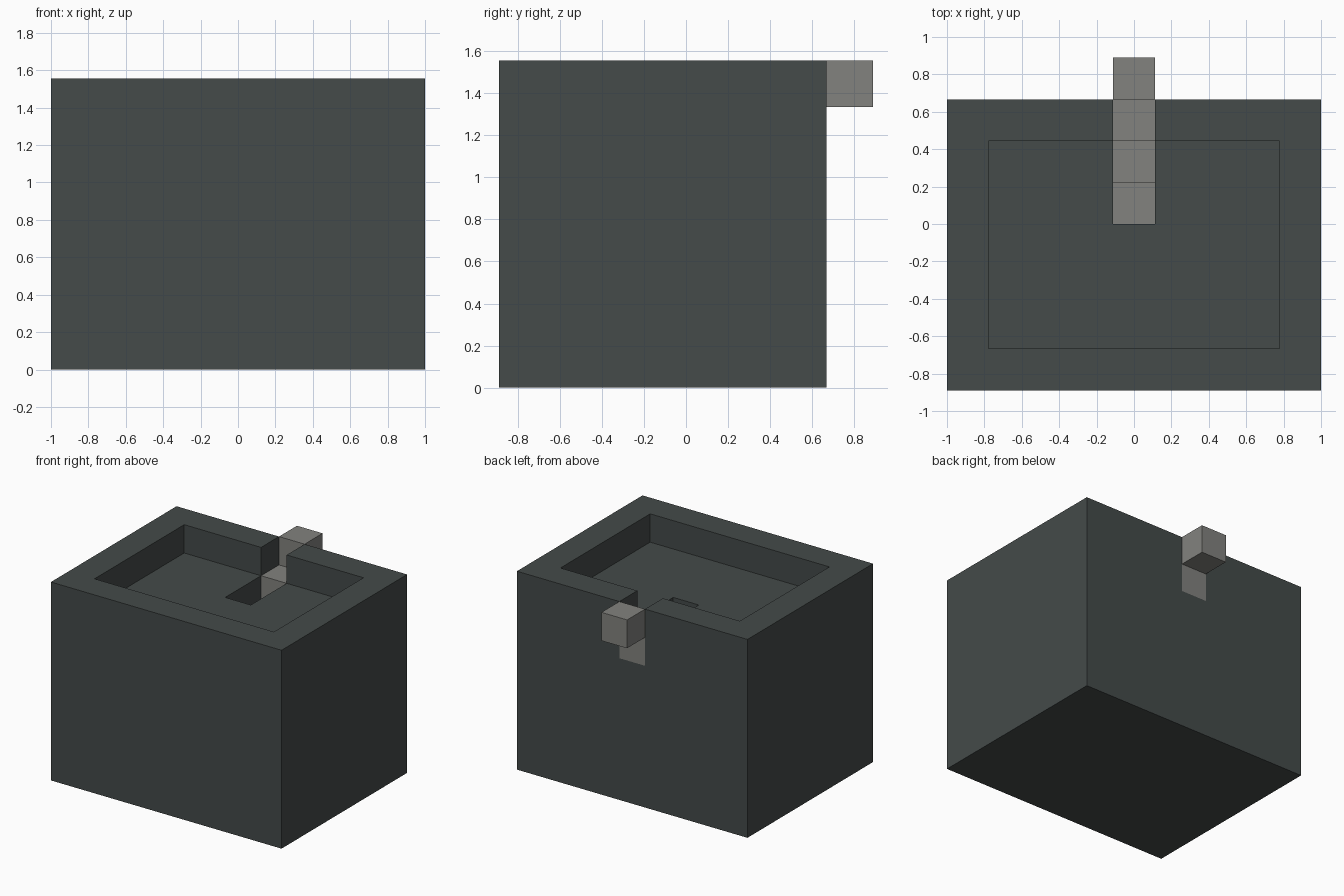
import bpy
import bmesh
from mathutils import Vector

UNIT = 2 / 9                                  # everything sits on this block module
ORIGIN = Vector((-1.0, -4 * UNIT, 0.0))

if "Cube" in bpy.data.objects:
    bpy.data.objects.remove(bpy.data.objects["Cube"], do_unlink=True)


def make_material(name, rgb):
    mat = bpy.data.materials.new(name)
    mat.use_nodes = True
    mat.diffuse_color = (*rgb, 1)
    mat.node_tree.nodes["Principled BSDF"].inputs["Base Color"].default_value = (*rgb, 1)
    return mat


def block(xs, ys, zs):
    """All module cells in three index ranges."""
    return {(x, y, z) for x in range(*xs) for y in range(*ys) for z in range(*zs)}


def build(name, cells, filled, material, merge=True):
    """Skin the exposed sides of the cells and merge them into flat faces."""
    bm = bmesh.new()
    for cell in sorted(cells):
        centre = Vector(cell) + Vector((0.5, 0.5, 0.5))
        for axis in range(3):
            for sign in (-1, 1):
                n = Vector((0, 0, 0))
                n[axis] = sign
                if tuple(int(c + d) for c, d in zip(cell, n)) in filled:
                    continue
                u = Vector((0, 0, 0))
                u[(axis + 1) % 3] = 1
                v = n.cross(u)
                corners = [(-1, -1), (1, -1), (1, 1), (-1, 1)]
                bm.faces.new([bm.verts.new(ORIGIN + UNIT * (centre + (n + a * u + b * v) / 2))
                              for a, b in corners])
    bmesh.ops.remove_doubles(bm, verts=bm.verts, dist=0.001)
    if merge:
        bmesh.ops.dissolve_limit(bm, angle_limit=0.01, verts=bm.verts, edges=bm.edges)
    mesh = bpy.data.meshes.new(name)
    bm.to_mesh(mesh)
    bm.free()
    mesh.materials.append(material)
    obj = bpy.data.objects.new(name, mesh)
    bpy.context.collection.objects.link(obj)
    return obj


dark_stone = make_material("dark stone", (0.058, 0.069, 0.067))
grey_stone = make_material("grey stone", (0.223, 0.223, 0.209))

# Steps descend from behind the back wall down into the floor
steps = [(4, 7 - i, 6 - i) for i in range(4)]

# Stone body with a sunken top, a gap in the back wall and a stairwell
body = block((0, 9), (0, 7), (0, 7))
body -= block((1, 8), (1, 6), (6, 7))
for x, y, z in steps:
    body -= block((x, x + 1), (y, y + 1), (z, 7))

filled = body | set(steps)
build("stone_body", body, filled, dark_stone)
for number, step in enumerate(steps, 1):
    build(f"step_{number}", {step}, filled, grey_stone, merge=False)
